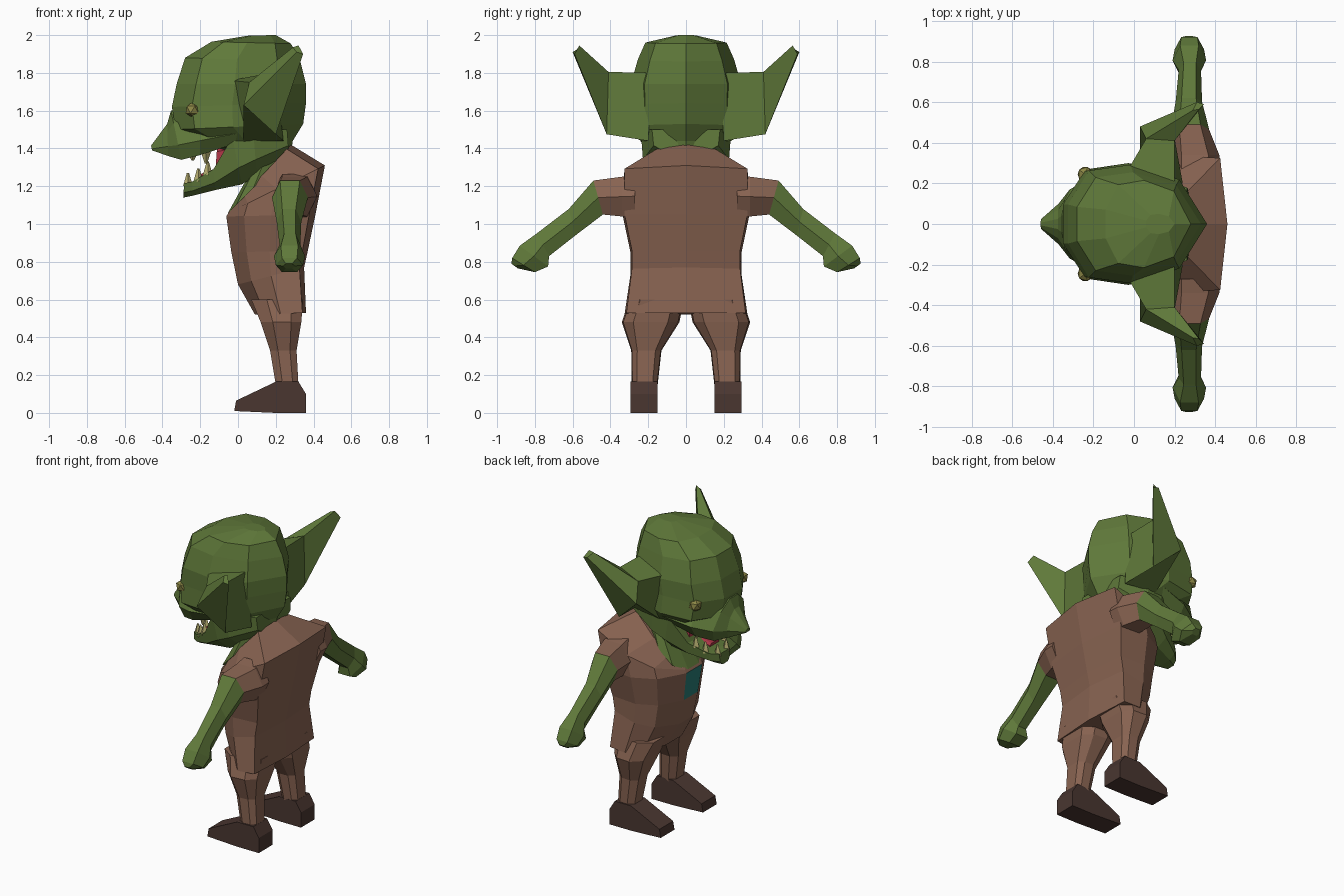
import bpy, bmesh
from mathutils import Vector as V, Matrix

if "Cube" in bpy.data.objects:
    bpy.data.objects.remove(bpy.data.objects["Cube"])


def mat(name, r, g, b):
    m = bpy.data.materials.new(name)
    m.diffuse_color = (r, g, b, 1)
    m.use_nodes = True
    m.node_tree.nodes["Principled BSDF"].inputs["Base Color"].default_value = m.diffuse_color
    return m


GREEN = mat("green skin", .115, .19, .042)
BROWN = mat("brown cloth", .25, .127, .084)
BOOT = mat("dark leather", .068, .037, .03)
TEAL = mat("teal patch", .02, .2, .18)
BONE = mat("tooth yellow", .51, .46, .18)
EYE = mat("eye olive", .26, .24, .06)
RED = mat("mouth red", .40, .035, .06)


def ring(a, b, side, shape):
    """Closed section running from a to b, widened both ways along side."""
    a, b, side = V(a), V(b), V(side)
    one = [a.lerp(b, t) + side * f for t, f in shape]
    two = [a.lerp(b, t) - side * f for t, f in reversed(shape) if f]
    return one + two


def finish(name, bm, material, mirror=False):
    bmesh.ops.recalc_face_normals(bm, faces=bm.faces[:])
    me = bpy.data.meshes.new(name)
    bm.to_mesh(me)
    bm.free()
    me.materials.append(material)
    ob = bpy.data.objects.new(name, me)
    bpy.context.collection.objects.link(ob)
    if mirror:
        m = ob.modifiers.new("mirror", 'MIRROR')
        m.use_axis = (False, True, False)
        m.use_mirror_merge = False
    return ob


def loft(name, rings, material, mirror=False):
    bm = bmesh.new()
    rows = [[bm.verts.new(p) for p in r] for r in rings]
    n = len(rows[0])
    for r, s in zip(rows, rows[1:]):
        for i in range(n):
            j = (i + 1) % n
            bm.faces.new((r[i], r[j], s[j], s[i]))
    bm.faces.new(rows[0])
    bm.faces.new(rows[-1])
    return finish(name, bm, material, mirror)


def body_loft(name, specs, shape, material):
    """Sections given as front x, front z, back x, back z, half width."""
    return loft(name, [ring((xf, 0, zf), (xb, 0, zb), (0, w, 0), shape)
                       for xf, zf, xb, zb, w in specs], material)


TORSO = [(0, .25), (.2, .78), (.5, 1), (.93, .97), (1, 0)]
SKULL = [(0, .33), (.15, .9), (.45, 1), (.8, .75), (1, 0)]
LIMB = [(0, .55), (.5, 1), (1, .55)]
BOXY = [(0, .6), (.3, 1), (.75, .95), (1, .6)]

# Torso with a coloured chest patch
torso = body_loft("torso", [
    (.09, .52, .36, .53, .325), (0, .68, .35, .77, .295),
    (-.035, .85, .37, .86, .295), (-.062, 1.04, .41, 1.05, .335),
    (-.05, 1.06, .46, 1.31, .335), (-.03, 1.09, .28, 1.42, .16)], TORSO, BROWN)
torso.data.materials.append(TEAL)
for p in torso.data.polygons:
    if p.normal.x < -.9 and abs(p.center.y) < .02 and .85 < p.center.z < 1.04:
        p.material_index = 1

# Neck
body_loft("neck", [(-.055, 1.055, .25, 1.36, .17), (.03, 1.21, .26, 1.45, .15)],
          SKULL, GREEN)

# Legs: z, front x, back x, inner y, outer y
loft("leg", [ring((xf, (y0 + y1) / 2, z), (xb, (y0 + y1) / 2, z),
                  (0, (y1 - y0) / 2, 0), BOXY)
             for z, xf, xb, y0, y1 in [
                 (.60, .07, .345, .01, .30), (.48, .12, .335, .035, .34),
                 (.33, .17, .31, .13, .29), (.15, .2, .32, .15, .287)]],
     BROWN, True)

# Boots: side profile pulled across y
boot = [(-.02, .01), (-.01, .065), (.2, .165), (.32, .165), (.36, .1), (.36, 0), (.2, 0)]
loft("boot", [[(x, y, z) for x, z in boot] for y in (.15, .295)], BOOT, True)


# Sleeves and arms: top y z, bottom y z, front x, back x
def arm_loft(name, specs, material):
    loft(name, [ring(((x0 + x1) / 2, ty, tz), ((x0 + x1) / 2, by, bz),
                     ((x1 - x0) / 2, 0, 0), LIMB)
                for ty, tz, by, bz, x0, x1 in specs], material, True)


cuff = (.49, 1.23, .44, 1.05, .18, .37)
arm_loft("sleeve", [(.27, 1.265, .27, 1.03, .18, .42), (.34, 1.25, .34, 1.04, .18, .42), cuff], BROWN)
arm_loft("arm", [cuff, (.62, 1.08, .585, .94, .205, .335),
                 (.79, .95, .725, .83, .22, .33), (.88, .885, .73, .775, .19, .355),
                 (.92, .82, .80, .745, .2, .345), (.925, .79, .89, .765, .24, .3)], GREEN)

# Skull
body_loft("skull", [
    (.06, 1.998, .2, 2.0, .05), (-.14, 1.965, .28, 1.955, .215),
    (-.28, 1.88, .33, 1.86, .255), (-.325, 1.74, .36, 1.74, .292),
    (-.35, 1.62, .36, 1.64, .29), (-.33, 1.5, .345, 1.53, .30),
    (-.14, 1.41, .29, 1.44, .22), (-.02, 1.34, .28, 1.37, .15)], SKULL, GREEN)

# Snout and pointed nose: sections from the face out to the tip
SNOUT = [(0, .8), (.3, 1), (.75, .7), (1, .25)]
body_loft("snout", [
    (0, 1.43, 0, 1.6, .27), (-.2, 1.365, -.2, 1.62, .235),
    (-.30, 1.34, -.355, 1.60, .17), (-.37, 1.36, -.375, 1.53, .10),
    (-.455, 1.39, -.46, 1.415, .025)], SNOUT, GREEN)

# Lower jaw
JAW = [(0, .5), (.35, .95), (1, 1)]
body_loft("lower_jaw", [
    (.27, 1.37, .26, 1.5, .18), (.1, 1.255, .08, 1.5, .24),
    (.02, 1.21, -.03, 1.46, .23), (-.12, 1.18, -.13, 1.29, .165),
    (-.24, 1.15, -.24, 1.225, .10), (-.29, 1.14, -.285, 1.215, .055)], JAW, GREEN)

# Mouth lining and tongue
body_loft("mouth_lining", [(.0, 1.25, .0, 1.46, .17), (-.12, 1.27, -.11, 1.42, .13)],
          BOXY, RED)
body_loft("tongue", [(-.05, 1.24, -.05, 1.32, .09), (-.21, 1.22, -.21, 1.26, .05)],
          BOXY, RED)

# Ears: base, middle and tip sections
loft("ear", [
    [(-.04, .25, 1.76), (.2, .18, 1.80), (.24, .20, 1.44), (.03, .24, 1.44)],
    [(.06, .42, 1.75), (.2, .41, 1.805), (.2, .42, 1.475), (.03, .48, 1.63)],
    [(.29, .56, 1.935), (.32, .565, 1.945), (.345, .59, 1.90), (.31, .60, 1.91)]],
     GREEN, True)

# Eyes
bm = bmesh.new()
bmesh.ops.create_icosphere(bm, subdivisions=1, radius=.042,
                           matrix=Matrix.Translation((-.24, .245, 1.605)))
finish("eye", bm, EYE, True)

# Teeth: position, height (negative points down)
bm = bmesh.new()
for x, y, z, h in [(-.265, .045, 1.20, .07), (-.21, .095, 1.225, .07),
                   (-.16, .125, 1.26, .07), (-.17, .13, 1.38, -.06),
                   (-.24, .09, 1.375, -.04)]:
    flip = Matrix.Scale(1 if h > 0 else -1, 4, (0, 0, 1))
    bmesh.ops.create_cone(bm, cap_ends=True, segments=4, radius1=.026, radius2=.006,
                          depth=abs(h), matrix=Matrix.Translation((x, y, z + h / 2)) @ flip)
finish("teeth", bm, BONE, True)
